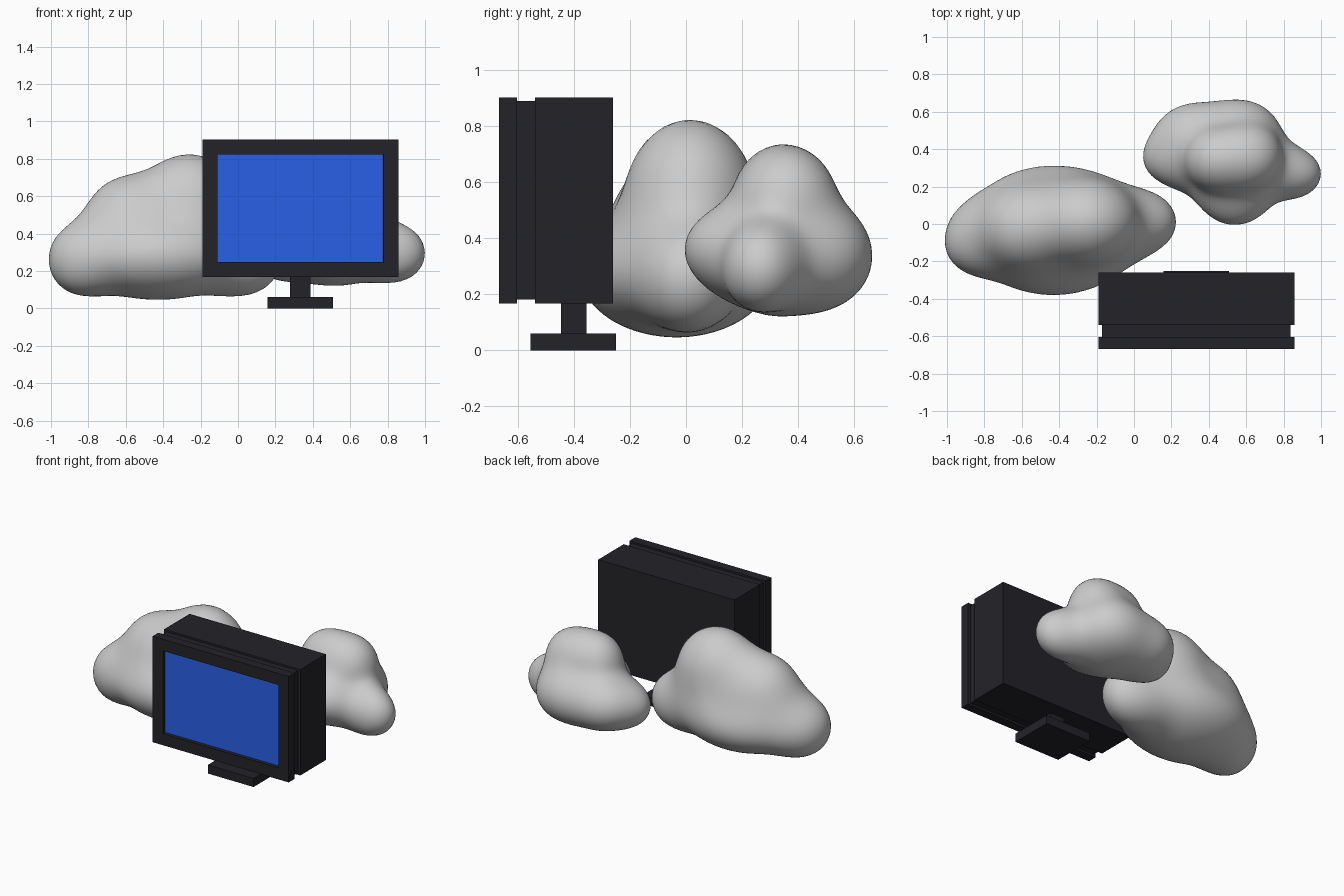
import bpy, bmesh
from mathutils import Vector

if "Cube" in bpy.data.objects:
    bpy.data.objects.remove(bpy.data.objects["Cube"])


def material(name, rgb):
    m = bpy.data.materials.new(name)
    m.diffuse_color = (*rgb, 1)
    m.use_nodes = True
    m.node_tree.nodes["Principled BSDF"].inputs["Base Color"].default_value = m.diffuse_color
    return m


dark = material("dark_plastic", (0.017, 0.017, 0.022))
blue = material("screen_blue", (0.023, 0.116, 0.8))


def finish(name, bm, mat=None):
    me = bpy.data.meshes.new(name)
    bm.to_mesh(me)
    bm.free()
    ob = bpy.data.objects.new(name, me)
    bpy.context.collection.objects.link(ob)
    if mat:
        me.materials.append(mat)
    return ob


def box_bm(x, y, z):
    bm = bmesh.new()
    bmesh.ops.create_cube(bm, size=1)
    for v in bm.verts:
        for i, (a, b) in enumerate((x, y, z)):
            v.co[i] = (a + b) / 2 + v.co[i] * (b - a)
    return bm


def box(name, x, y, z, mat):
    return finish(name, box_bm(x, y, z), mat)


# Monitor: rear housing, recessed seam, neck and foot
box("monitor_housing", (-0.19, 0.857), (-0.54, -0.26), (0.168, 0.904), dark)
box("monitor_seam", (-0.172, 0.838), (-0.605, -0.535), (0.181, 0.891), dark)
box("stand_neck", (0.278, 0.387), (-0.447, -0.355), (0.055, 0.17), dark)
box("stand_foot", (0.157, 0.508), (-0.555, -0.25), (0, 0.06), dark)

# Front bezel with a straight-walled recess, its floor being the screen
bm = box_bm((-0.19, 0.857), (-0.667, -0.603), (0.168, 0.904))
front = min(bm.faces, key=lambda f: f.calc_center_median().y)
for t in (0.08, 0.0005):
    bmesh.ops.inset_region(bm, faces=[front], thickness=t, use_even_offset=True)
bmesh.ops.translate(bm, verts=front.verts, vec=(0, 0.024, 0))
front.material_index = 1
bezel = finish("front_bezel_and_screen", bm, dark)
bezel.data.materials.append(blue)


def field(p, blobs, k):
    # smooth union of ellipsoid distances
    d = 9.0
    for c, r in blobs:
        q = [(p[i] - c[i]) / r[i] for i in range(3)]
        k0 = sum(a * a for a in q) ** 0.5
        k1 = sum((q[i] / r[i]) ** 2 for i in range(3)) ** 0.5
        e = k0 * (k0 - 1) / max(k1, 1e-6)
        h = max(k - abs(d - e), 0) / k
        d = min(d, e) - h * h * k / 4
    return d


def cloud(name, centre, stretch, blobs, k):
    # sphere wrapped onto the blended lobes
    bm = bmesh.new()
    bmesh.ops.create_icosphere(bm, subdivisions=5, radius=1)
    c = Vector(centre)
    for v in bm.verts:
        d = v.co * Vector(stretch)
        lo, hi = 0.0, 2.0
        for _ in range(14):
            mid = (lo + hi) / 2
            if field(c + d * mid, blobs, k) < 0.009:
                lo = mid
            else:
                hi = mid
        v.co = c + d * lo
    for _ in range(3):
        bmesh.ops.smooth_vert(bm, verts=bm.verts, factor=0.5,
                              use_axis_x=True, use_axis_y=True, use_axis_z=True)
    for f in bm.faces:
        f.smooth = True
    return finish(name, bm)


# Large left cloud: core, two left-end lobes, right end, peak, shoulder
cloud("large_cloud", (-0.4, 0, 0.35), (0.62, 0.35, 0.4), [
    ((-0.43, -0.035, 0.285), (0.46, 0.34, 0.23)),
    ((-0.82, -0.04, 0.26), (0.15, 0.14, 0.15)),
    ((-0.84, -0.13, 0.26), (0.13, 0.11, 0.14)),
    ((0.02, 0.01, 0.26), (0.20, 0.165, 0.185)),
    ((-0.26, 0.015, 0.53), (0.27, 0.23, 0.29)),
    ((-0.58, -0.02, 0.48), (0.22, 0.21, 0.22)),
], 0.15)

# Small right cloud: core, two-lobed dome, left, right, front and back lobes
cloud("small_cloud", (0.51, 0.34, 0.37), (0.48, 0.34, 0.32), [
    ((0.51, 0.34, 0.31), (0.32, 0.23, 0.18)),
    ((0.46, 0.345, 0.53), (0.18, 0.17, 0.195)),
    ((0.63, 0.36, 0.53), (0.15, 0.165, 0.18)),
    ((0.20, 0.36, 0.31), (0.145, 0.135, 0.135)),
    ((0.83, 0.27, 0.295), (0.165, 0.13, 0.15)),
    ((0.54, 0.15, 0.36), (0.17, 0.15, 0.13)),
    ((0.34, 0.49, 0.33), (0.20, 0.15, 0.15)),
    ((0.58, 0.50, 0.34), (0.17, 0.15, 0.15)),
], 0.12)
